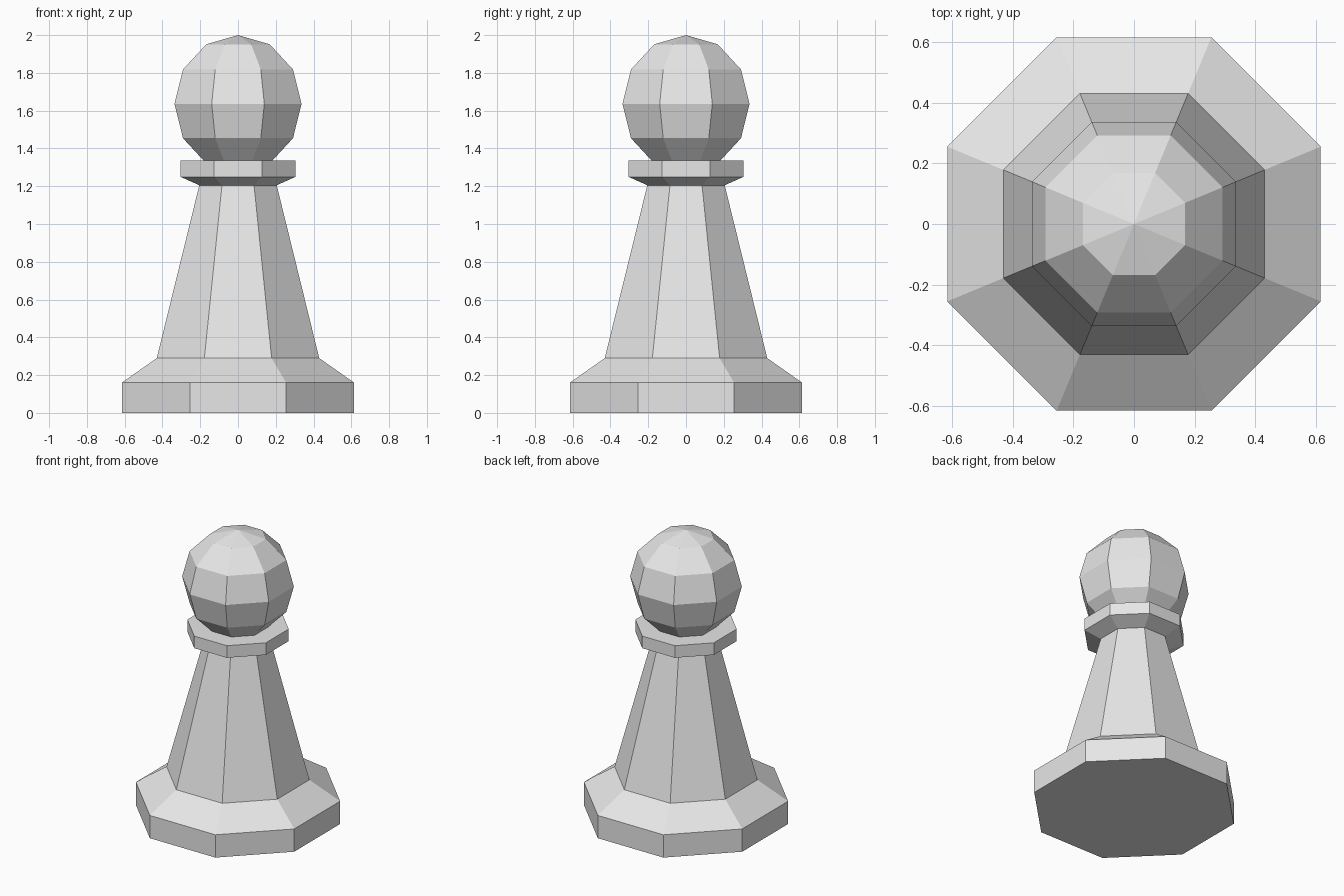
import bpy, bmesh, math
from mathutils import Matrix

cube = bpy.data.objects.get("Cube")
if cube:
    bpy.data.objects.remove(cube, do_unlink=True)

SIDES = 8
TURN = math.pi / SIDES          # flat sides face the axes
APOTHEM = math.cos(TURN)        # flat-to-flat half width over corner radius

grey = bpy.data.materials.new("pale grey")
COLOUR = (0.8, 0.8, 0.8, 1)
grey.use_nodes = True
grey.diffuse_color = COLOUR
grey.node_tree.nodes["Principled BSDF"].inputs["Base Color"].default_value = COLOUR


def finish(name, bm):
    bmesh.ops.recalc_face_normals(bm, faces=bm.faces)
    mesh = bpy.data.meshes.new(name)
    bm.to_mesh(mesh)
    bm.free()
    mesh.materials.append(grey)
    obj = bpy.data.objects.new(name, mesh)
    bpy.context.collection.objects.link(obj)
    return obj


def octagon_stack(name, profile):
    """Closed solid through octagons given as (half width, height)."""
    bm = bmesh.new()
    rings = []
    for half, z in profile:
        r = half / APOTHEM
        angles = [TURN + 2 * math.pi * i / SIDES for i in range(SIDES)]
        rings.append([bm.verts.new((r * math.cos(a), r * math.sin(a), z)) for a in angles])
    for low, high in zip(rings, rings[1:]):
        for i in range(SIDES):
            j = (i + 1) % SIDES
            bm.faces.new((low[i], low[j], high[j], high[i]))
    bm.faces.new(rings[0])
    bm.faces.new(rings[-1])
    return finish(name, bm)


# Foot, tapering stem and collar in one profile
octagon_stack("body", [(0.615, 0), (0.615, 0.16), (0.43, 0.29), (0.205, 1.205),
                       (0.305, 1.25), (0.305, 1.335)])

# Faceted ball resting in the collar
bm = bmesh.new()
bmesh.ops.create_uvsphere(bm, u_segments=SIDES, v_segments=6, radius=0.364,
                          matrix=Matrix.Translation((0, 0, 1.636)) @ Matrix.Rotation(TURN, 4, 'Z'))
finish("head", bm)
